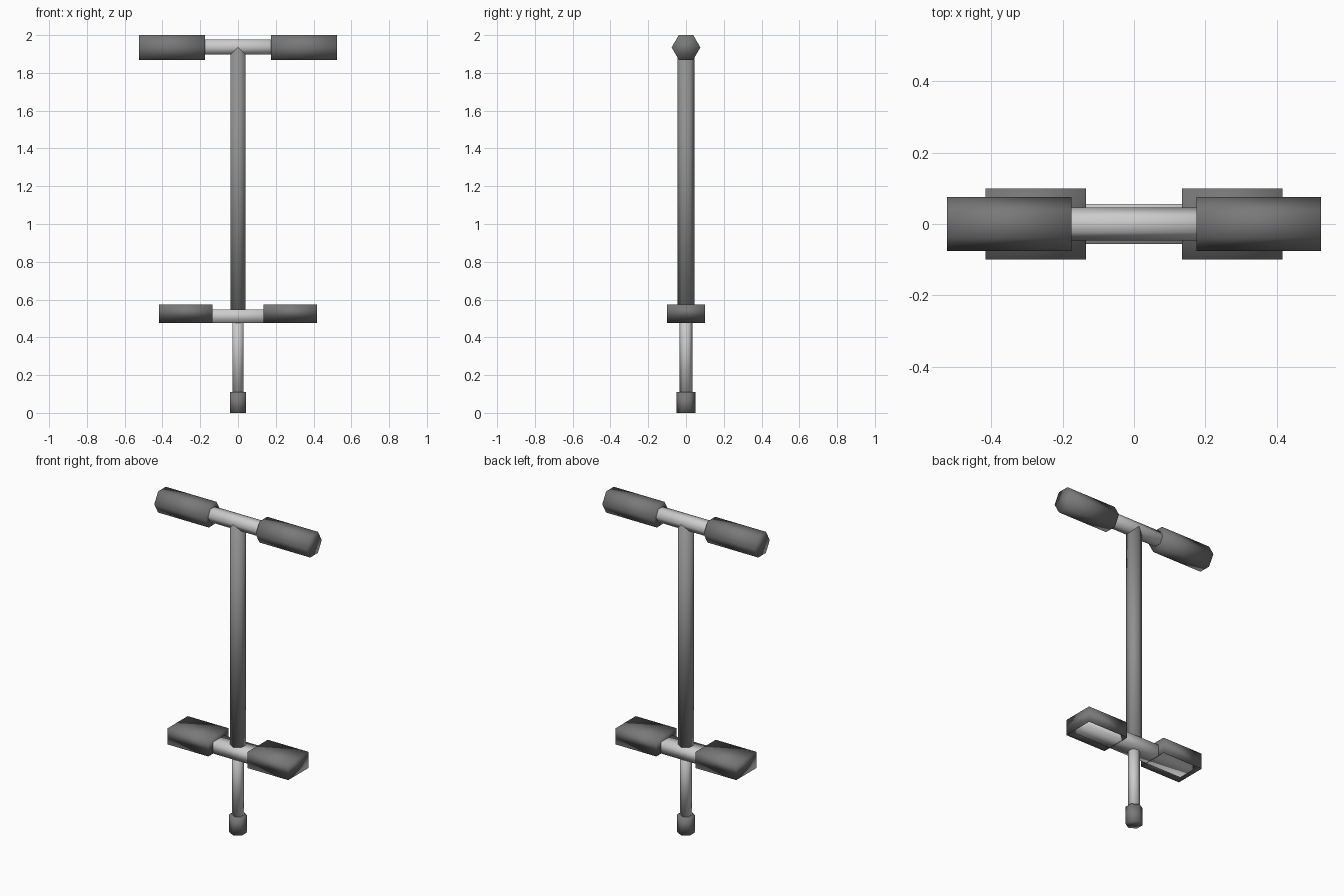
import bpy, bmesh
from math import pi
from mathutils import Matrix

if "Cube" in bpy.data.objects:
    bpy.data.objects.remove(bpy.data.objects["Cube"])


def material(name, value):
    m = bpy.data.materials.new(name)
    m.diffuse_color = (value, value, value, 1)
    m.use_nodes = True
    m.node_tree.nodes["Principled BSDF"].inputs["Base Color"].default_value = m.diffuse_color
    return m


RUBBER = material("dark_rubber", 0.19)
TUBE = material("painted_tube", 0.28)
METAL = material("bright_metal", 0.85)


def finish(name, bm, mat):
    bmesh.ops.recalc_face_normals(bm, faces=bm.faces[:])
    for f in bm.faces:
        f.smooth = True
    me = bpy.data.meshes.new(name)
    bm.to_mesh(me)
    bm.free()
    me.materials.append(mat)
    ob = bpy.data.objects.new(name, me)
    bpy.context.collection.objects.link(ob)


def hex_bar(name, mat, radius, start, end, sideways=False, z=0.0):
    """Six-sided bar with corners on the y axis, upright or along x."""
    bm = bmesh.new()
    turn = Matrix.Rotation(pi / 2, 4, 'Y') if sideways else Matrix.Identity(4)
    place = (Matrix.Translation((0, 0, z)) @ turn
             @ Matrix.Translation((0, 0, (start + end) / 2)))
    bmesh.ops.create_cone(bm, cap_ends=True, segments=6, radius1=radius,
                          radius2=radius, depth=abs(end - start), matrix=place)
    finish(name, bm, mat)


def box(bm, x0, x1, y0, y1, z0, z1):
    m = Matrix.Translation(((x0 + x1) / 2, (y0 + y1) / 2, (z0 + z1) / 2))
    m = m @ Matrix.Diagonal((x1 - x0, y1 - y0, z1 - z0, 1))
    bmesh.ops.create_cube(bm, size=1, matrix=m)


# Upright: rubber tip, sliding shaft, outer tube
hex_bar("rubber_tip", RUBBER, 0.05, 0, 0.11)
hex_bar("sliding_shaft", METAL, 0.034, 0.09, 0.56)
hex_bar("outer_tube", TUBE, 0.046, 0.53, 1.935)

# Handlebar and its two grips
hex_bar("handlebar", METAL, 0.046, -0.45, 0.45, True, 1.937)
for side, s in (("left", -1), ("right", 1)):
    hex_bar(side + "_grip", RUBBER, 0.076, s * 0.175, s * 0.525, True, 1.935)

# Foot bar running under both pedals
bm = bmesh.new()
box(bm, -0.39, 0.39, -0.056, 0.056, 0.477, 0.547)
finish("foot_bar", bm, METAL)

# Foot pedals: blocks with a recessed underside
for side, s in (("left", -1), ("right", 1)):
    bm = bmesh.new()
    x0, x1 = sorted((s * 0.135, s * 0.417))
    box(bm, x0, x1, -0.1, 0.1, 0.475, 0.575)
    bm.normal_update()
    under = [f for f in bm.faces if f.normal.z < -0.9]
    bmesh.ops.inset_region(bm, faces=under, thickness=0.025)
    bmesh.ops.translate(bm, verts=under[0].verts[:], vec=(0, 0, 0.07))
    finish(side + "_pedal", bm, RUBBER)
